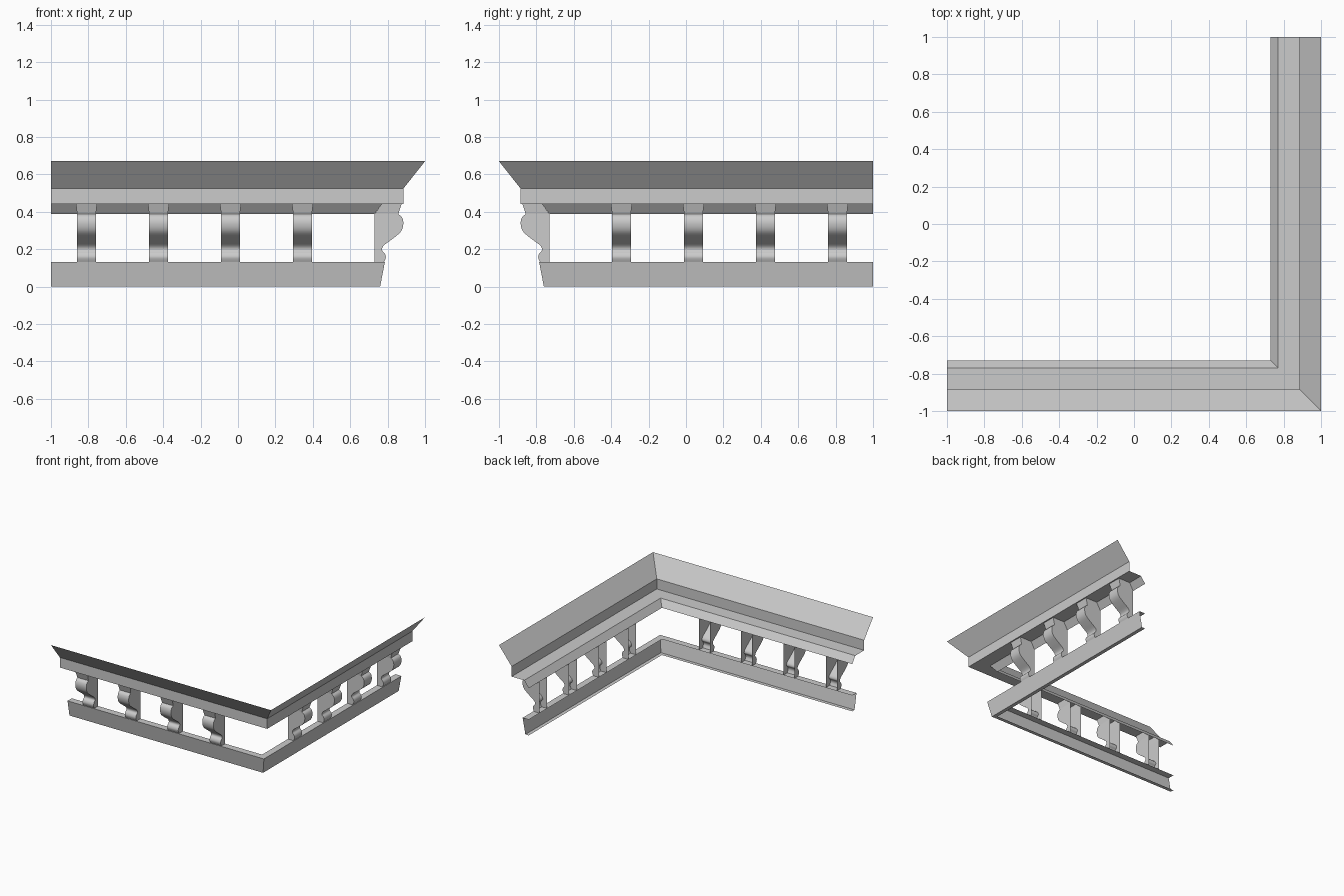
import bpy, bmesh, math
from mathutils import Vector, Matrix

if "Cube" in bpy.data.objects:
    bpy.data.objects.remove(bpy.data.objects["Cube"])

stone = bpy.data.materials.new("plain_grey")
stone.use_nodes = True
GREY = (0.6, 0.6, 0.6, 1)
stone.diffuse_color = GREY
stone.node_tree.nodes["Principled BSDF"].inputs["Base Color"].default_value = GREY


def finish(bm, name, smooth=False):
    mesh = bpy.data.meshes.new(name)
    bm.to_mesh(mesh)
    bm.free()
    mesh.materials.append(stone)
    obj = bpy.data.objects.new(name, mesh)
    bpy.context.collection.objects.link(obj)
    if smooth:
        bpy.ops.object.select_all(action='DESELECT')
        obj.select_set(True)
        bpy.context.view_layer.objects.active = obj
        bpy.ops.object.shade_smooth_by_angle(angle=math.radians(40))
    return obj


def skin(bm, rows):
    """Join neighbouring rows of vertices with quads."""
    for a, b in zip(rows, rows[1:]):
        for j in range(len(a) - 1):
            bm.faces.new((a[j], a[j + 1], b[j + 1], b[j]))


def mitred_moulding(name, profile):
    """Sweep an (outward, height) profile round the outside corner."""
    bm = bmesh.new()
    stations = (lambda d: (-1, -d), lambda d: (d, -d), lambda d: (d, 1))
    skin(bm, [[bm.verts.new((*at(d), z)) for d, z in profile] for at in stations])
    return finish(bm, name)


def smooth_curve(points, steps=4):
    """Catmull-Rom curve through the points."""
    p = [Vector(q) for q in points]
    p = [p[0]] + p + [p[-1]]
    out = []
    for a, b, c, d in zip(p, p[1:], p[2:], p[3:]):
        for k in range(steps):
            t = k / steps
            out.append(0.5 * (2 * b + (c - a) * t + (2 * a - 5 * b + 4 * c - d) * t ** 2
                              + (3 * b - a - 3 * c + d) * t ** 3))
    return out + [p[-1]]


def add_shell(bm, front, back, half_width):
    """Front strip with two side cheeks, open at the back."""
    rows = [[bm.verts.new((s * half_width(z), -d, z)) for d, z in front] for s in (-1, 1)]
    skin(bm, rows)
    for s, row in zip((-1, 1), rows):
        rear = [bm.verts.new((s * half_width(z), -d, z)) for d, z in back]
        loop = row + rear
        bm.faces.new(loop[::-1] if s < 0 else loop)


# Mouldings
mitred_moulding("upper_cornice", [(1, 0.67), (0.885, 0.525), (0.885, 0.442),
                                  (0.77, 0.442), (0.73, 0.388)])
mitred_moulding("lower_rail", [(0.73, 0.13), (0.785, 0.13), (0.76, 0), (0.73, 0)])

# Scroll brackets
SCROLL = smooth_curve([(0.857, 0.387), (0.877, 0.37), (0.884, 0.335), (0.870, 0.293),
                       (0.825, 0.254), (0.78, 0.22), (0.77, 0.195), (0.785, 0.176),
                       (0.79, 0.155), (0.78, 0.13)])


def bracket(name, along, turn):
    bm = bmesh.new()
    add_shell(bm, SCROLL, [(0.73, 0.13), (0.73, 0.387)], lambda z: 0.05)
    add_shell(bm, [(0.875, 0.442), (0.857, 0.387)], [(0.73, 0.387), (0.77, 0.442)],
              lambda z: 0.05 + (z - 0.387) * 0.12)
    place = Matrix.Rotation(turn, 4, 'Z') @ Matrix.Translation((along, 0, 0))
    bm.transform(place)
    finish(bm, name, smooth=True)


for i in range(4):
    x = -0.81 + 0.385 * i
    bracket(f"front_bracket_{i + 1}", x, 0)
    bracket(f"side_bracket_{i + 1}", -x, math.pi / 2)
